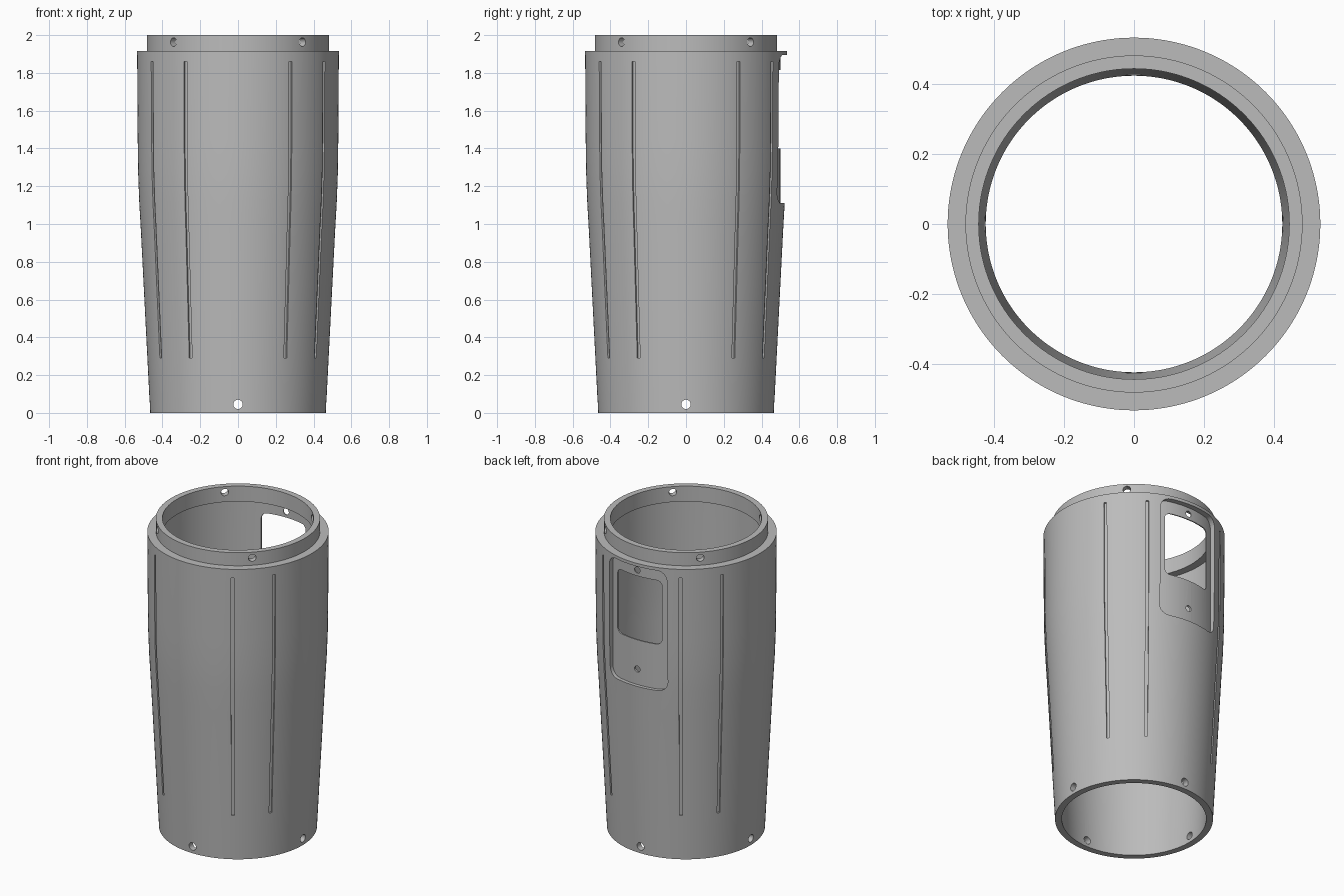
import bpy, bmesh, math
from mathutils import Matrix

cube = bpy.data.objects.get("Cube")
if cube:
    bpy.data.objects.remove(cube, do_unlink=True)

grey = bpy.data.materials.new("mid_grey")
grey.use_nodes = True
color = (0.5, 0.5, 0.5, 1)
grey.diffuse_color = color
bsdf = next(n for n in grey.node_tree.nodes if n.type == 'BSDF_PRINCIPLED')
bsdf.inputs["Base Color"].default_value = color

SEGMENTS = 160
WALL = 0.04
SIDE = [(0.465, 0), (0.515, 0.98), (0.523, 1.12), (0.529, 1.28), (0.531, 1.45), (0.534, 1.915)]


def make_object(name, bm):
    bmesh.ops.recalc_face_normals(bm, faces=bm.faces)
    mesh = bpy.data.meshes.new(name)
    bm.to_mesh(mesh)
    bm.free()
    mesh.materials.append(grey)
    obj = bpy.data.objects.new(name, mesh)
    bpy.context.collection.objects.link(obj)
    return obj


def lathe(name, profile):
    """Revolve a closed (radius, z) loop about the z axis."""
    bm = bmesh.new()
    rings = []
    for i in range(SEGMENTS):
        a = math.tau * i / SEGMENTS
        rings.append([bm.verts.new((r * math.cos(a), r * math.sin(a), z)) for r, z in profile])
    for i, ring in enumerate(rings):
        after = rings[(i + 1) % SEGMENTS]
        for j in range(len(profile)):
            k = (j + 1) % len(profile)
            bm.faces.new((ring[j], after[j], after[k], ring[k]))
    return make_object(name, bm)


def add_prism(bm, outline, near, far, degrees=0):
    """Extrude an (x, z) outline along y, then turn it about z."""
    a = [bm.verts.new((x, near, z)) for x, z in outline]
    b = [bm.verts.new((x, far, z)) for x, z in outline]
    bm.faces.new(a)
    bm.faces.new(b[::-1])
    for i in range(len(a)):
        j = (i + 1) % len(a)
        bm.faces.new((a[i], b[i], b[j], a[j]))
    bmesh.ops.rotate(bm, verts=a + b, matrix=Matrix.Rotation(math.radians(degrees), 3, 'Z'))


def circle(z, radius, sides=20):
    return [(radius * math.cos(math.tau * i / sides), z + radius * math.sin(math.tau * i / sides))
            for i in range(sides)]


def rounded_rect(half, low, high, radius, steps=6):
    corners = [(half, high), (-half, high), (-half, low), (half, low)]
    points = []
    for q, (x, z) in enumerate(corners):
        cx = x - math.copysign(radius, x)
        cz = z - radius if z == high else z + radius
        for s in range(steps + 1):
            a = math.pi / 2 * (q + s / steps)
            points.append((cx + radius * math.cos(a), cz + radius * math.sin(a)))
    return points


def outer_radius(z):
    for (r0, z0), (r1, z1) in zip(SIDE, SIDE[1:]):
        if z <= z1:
            return r0 + (r1 - r0) * (z - z0) / (z1 - z0)
    return SIDE[-1][0]


def cut(target, cutter):
    mod = target.modifiers.new("cut", 'BOOLEAN')
    mod.operation = 'DIFFERENCE'
    mod.solver = 'EXACT'
    mod.object = cutter
    bpy.context.view_layer.objects.active = target
    bpy.ops.object.modifier_apply(modifier=mod.name)
    bpy.data.objects.remove(cutter, do_unlink=True)


# Tapered tube wall with a narrower collar at the top
inside = [(r - WALL, min(z, 1.9)) for r, z in reversed(SIDE)]
collar = [(0.483, 1.915), (0.483, 2), (0.445, 2), (0.445, 1.9)]
body = lathe("tube_body", SIDE + collar + inside)

# Shallow curved recess on the back
bm = bmesh.new()
add_prism(bm, rounded_rect(0.207, 1.11, 1.895, 0.06), 0.3, 0.7)
recess = make_object("recess_cutter", bm)
core = lathe("recess_core", [(0.2, 1), (0.5, 1), (0.5, 1.98), (0.2, 1.98)])
cut(recess, core)
cut(body, recess)

# Window and its two screw holes
bm = bmesh.new()
add_prism(bm, rounded_rect(0.16, 1.4, 1.815, 0.035), 0.3, 0.7)
for z in (1.21, 1.853):
    add_prism(bm, circle(z, 0.02), 0.3, 0.7)

# Fixing holes around the collar and the foot
for quarter in range(4):
    add_prism(bm, circle(1.963, 0.023), 0.35, 0.6, 90 * quarter + 45)
    add_prism(bm, circle(0.045, 0.025), 0.35, 0.6, 90 * quarter)
cut(body, make_object("hole_cutter", bm))

# Pairs of long shallow grooves in each quarter
bm = bmesh.new()
heights = [0.29, 0.98, 1.12, 1.28, 1.45, 1.86]
groove = [(outer_radius(z) - 0.01, z) for z in heights] + [(0.6, heights[-1]), (0.6, heights[0])]
for quarter in range(4):
    for offset in (-13.5, 13.5):
        add_prism(bm, groove, -0.009, 0.009, 90 * quarter + 45 + offset)
cut(body, make_object("groove_cutter", bm))

# Smooth walls with crisp edges
bpy.ops.object.select_all(action='DESELECT')
body.select_set(True)
bpy.context.view_layer.objects.active = body
bpy.ops.object.shade_smooth_by_angle(angle=math.radians(30))
